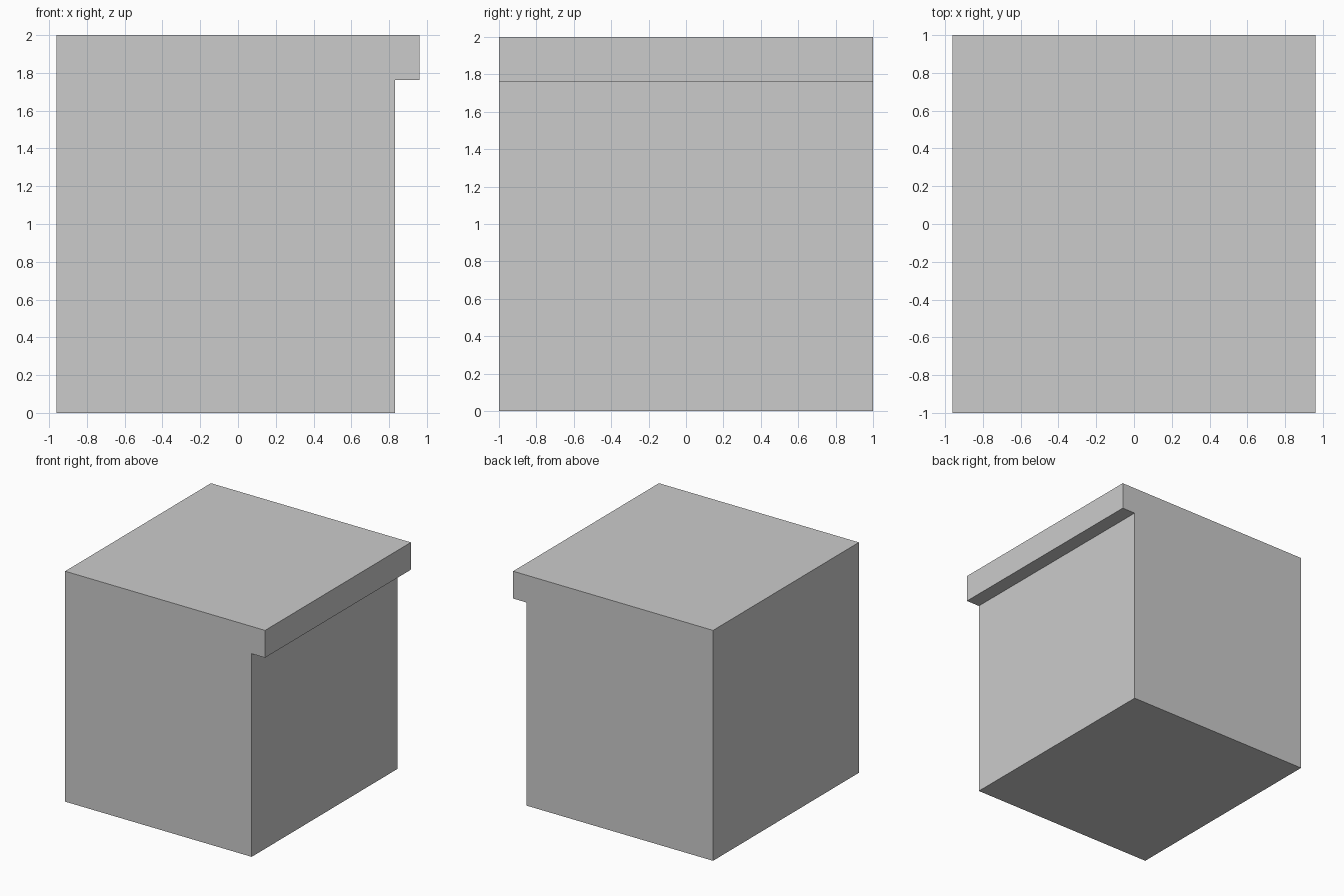
import bpy

if "Cube" in bpy.data.objects:
    bpy.data.objects.remove(bpy.data.objects["Cube"])


def box(name, x, y, z):
    """Add a flat-shaded box spanning the given (min, max) ranges."""
    centre = [(a + b) / 2 for a, b in (x, y, z)]
    bpy.ops.mesh.primitive_cube_add(size=1, location=centre)
    obj = bpy.context.object
    obj.name = name
    obj.scale = [b - a for a, b in (x, y, z)]
    bpy.ops.object.transform_apply(location=False, rotation=False, scale=True)
    return obj


# Main block
box("body", (-0.96, 0.832), (-1, 1), (0, 2))

# Overhanging lip along the top right edge
box("top_lip", (0.832, 0.96), (-1, 1), (1.763, 2))
